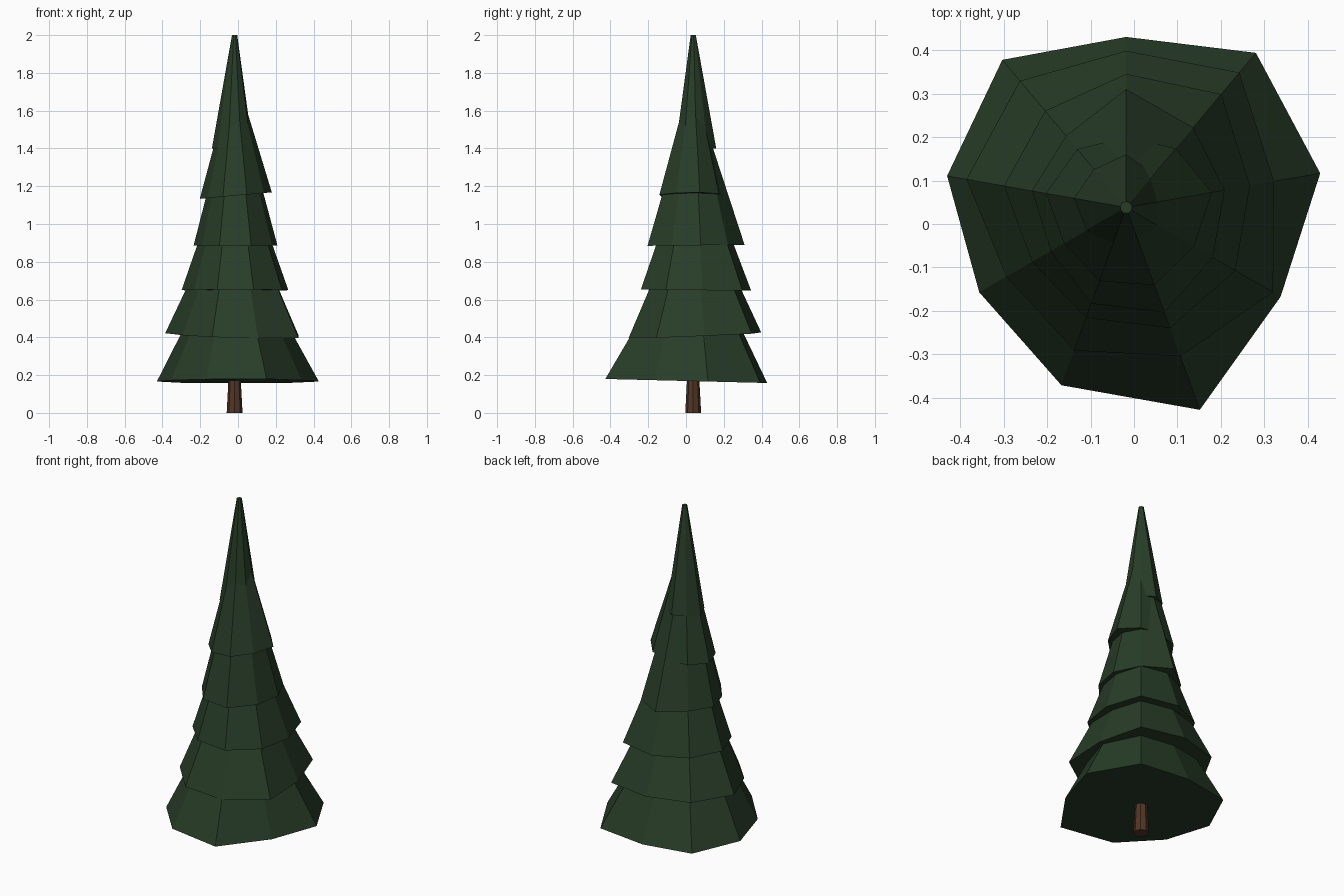
import bpy
import bmesh
from math import cos, sin, radians
from mathutils import Vector

default = bpy.data.objects.get("Cube")
if default:
    bpy.data.objects.remove(default, do_unlink=True)

AXIS = Vector((-0.018, 0.038, 0.0))
SIDES = 9
TIP_RADIUS = 0.014


def make_material(name, rgb):
    mat = bpy.data.materials.new(name)
    mat.use_nodes = True
    colour = (*rgb, 1.0)
    mat.diffuse_color = colour
    shader = mat.node_tree.nodes["Principled BSDF"]
    shader.inputs["Base Color"].default_value = colour
    shader.inputs["Roughness"].default_value = 0.9
    return mat


needle_green = make_material("needle green", (0.021, 0.046, 0.021))
bark_brown = make_material("bark brown", (0.085, 0.036, 0.018))


def ring(bm, radii, height, tilt=(0.0, 0.0)):
    """Ring of vertices around the tree axis, starting at the back."""
    verts = []
    for i, radius in enumerate(radii):
        angle = radians(90 - i * 360 / len(radii))
        x, y = radius * cos(angle), radius * sin(angle)
        z = height + tilt[0] * x + tilt[1] * y
        verts.append(bm.verts.new(AXIS + Vector((x, y, z))))
    return verts


def frustum(name, material, radii, base, top, top_radius, tilt=(0.0, 0.0)):
    """Faceted closed cone with an uneven lower rim."""
    bm = bmesh.new()
    count = len(radii)
    lower = ring(bm, radii, base, tilt)
    upper = ring(bm, [top_radius] * count, top)
    centre = bm.verts.new(AXIS + Vector((0, 0, base)))
    for i in range(count):
        j = (i + 1) % count
        bm.faces.new((lower[i], lower[j], upper[j], upper[i]))
        bm.faces.new((lower[j], lower[i], centre))
    bm.faces.new(upper)
    bmesh.ops.recalc_face_normals(bm, faces=bm.faces)
    mesh = bpy.data.meshes.new(name)
    bm.to_mesh(mesh)
    bm.free()
    mesh.materials.append(material)
    obj = bpy.data.objects.new(name, mesh)
    bpy.context.collection.objects.link(obj)
    return obj


# Trunk
frustum("trunk", bark_brown, [0.042] * 8, 0.0, 0.3, 0.026)

# Foliage tiers: name, base height, apex height, rim tilt, rim radii
tiers = [
    ("bottom_branches", 0.168, 0.95, (0.0, -0.025),
     [0.392, 0.464, 0.453, 0.41, 0.495, 0.435, 0.39, 0.418, 0.443]),
    ("lower_branches", 0.412, 1.17, (-0.02, 0.04),
     [0.36, 0.405, 0.345, 0.39, 0.364, 0.35, 0.318, 0.373, 0.38]),
    ("middle_branches", 0.65, 1.42, (0.0, -0.01),
     [0.307, 0.34, 0.289, 0.29, 0.295, 0.27, 0.25, 0.285, 0.29]),
    ("upper_branches", 0.887, 1.68, (0.0, 0.01),
     [0.272, 0.24, 0.23, 0.23, 0.257, 0.235, 0.2, 0.22, 0.215]),
    ("high_branches", 1.15, 1.77, (0.09, 0.0),
     [0.162, 0.177, 0.2, 0.18, 0.19, 0.18, 0.165, 0.187, 0.175]),
    ("crown", 1.4, 2.0, (0.0, 0.0),
     [0.122, 0.1, 0.098, 0.1, 0.1, 0.1, 0.105, 0.122, 0.115]),
]
for name, base, apex, tilt, radii in tiers:
    frustum(name, needle_green, radii, base, apex, TIP_RADIUS, tilt)
